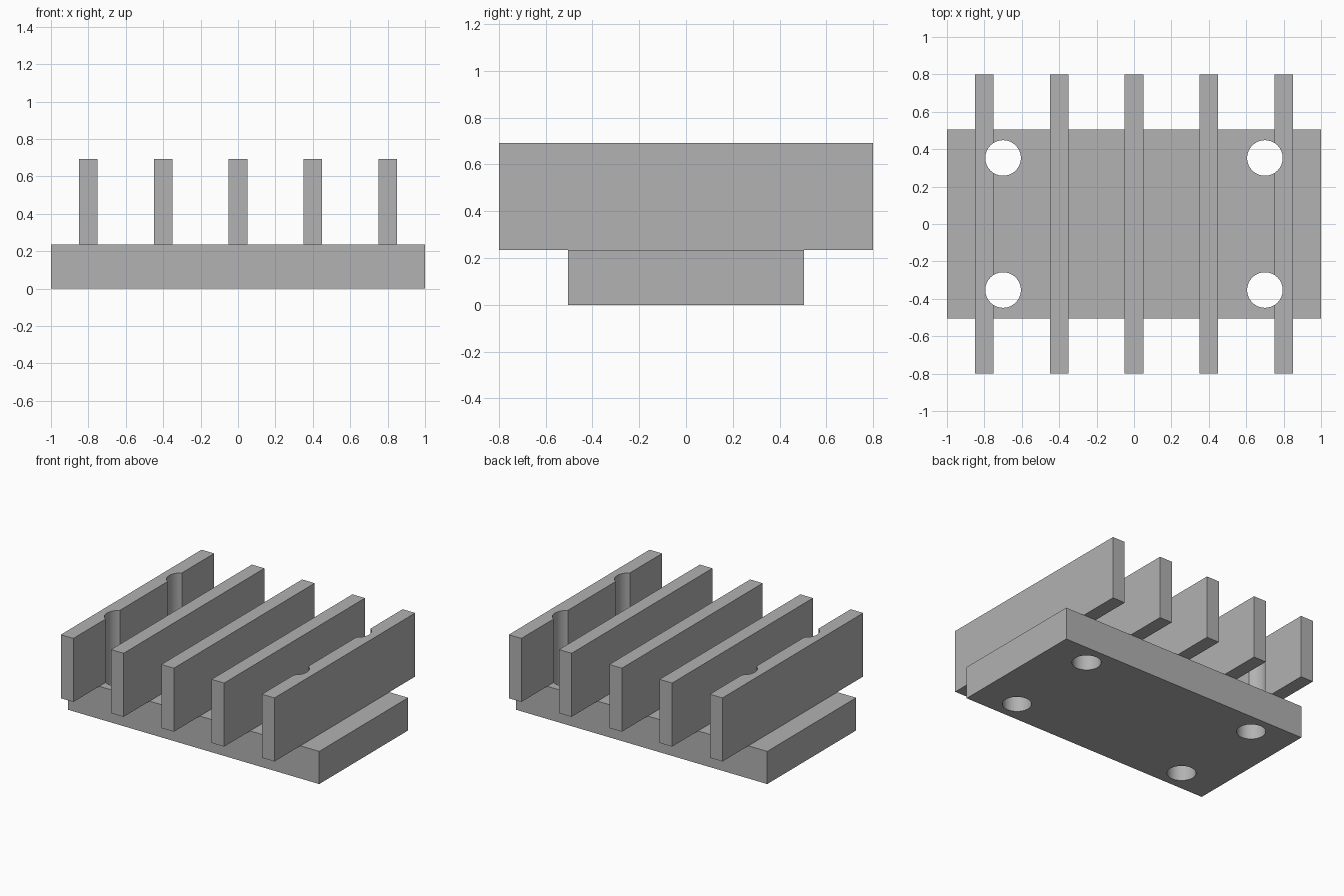
import bpy
import math

cube = bpy.data.objects.get("Cube")
if cube:
    bpy.data.objects.remove(cube, do_unlink=True)

BASE_TOP, FIN_TOP = 0.235, 0.692

# Single metal colour
metal = bpy.data.materials.new("grey metal")
metal.use_nodes = True
colour = (0.445, 0.445, 0.445, 1)
metal.diffuse_color = colour
metal.node_tree.nodes["Principled BSDF"].inputs["Base Color"].default_value = colour


def box(name, x, width, depth, z0, z1):
    bpy.ops.mesh.primitive_cube_add(size=1, location=(x, 0, (z0 + z1) / 2))
    ob = bpy.context.object
    ob.name = name
    ob.scale = (width, depth, z1 - z0)
    bpy.ops.object.transform_apply(location=False, rotation=False, scale=True)
    ob.data.materials.append(metal)
    return ob


# Base plate and five upright fins overhanging it front and back
parts = [box("base_plate", 0, 2, 1.01, 0, BASE_TOP)]
for i in range(5):
    parts.append(box(f"fin_{i + 1}", 0.4 * (i - 2), 0.1, 1.6, BASE_TOP, FIN_TOP))

# Four bolt holes that also notch the outer fins
cutters = []
for x in (-0.7, 0.7):
    for y in (-0.353, 0.353):
        bpy.ops.mesh.primitive_cylinder_add(vertices=64, radius=0.095, depth=2, location=(x, y, 0.4))
        cutter = bpy.context.object
        cutter.name = "bolt_hole_cutter"
        cutter.hide_render = True
        cutter.data.materials.append(metal)
        cutters.append(cutter)

for part in (parts[0], parts[1], parts[-1]):
    bpy.ops.object.select_all(action='DESELECT')
    part.select_set(True)
    bpy.context.view_layer.objects.active = part
    for cutter in cutters:
        if part is parts[0] or cutter.location.x * part.location.x > 0:
            mod = part.modifiers.new("bolt_hole", 'BOOLEAN')
            mod.operation = 'DIFFERENCE'
            mod.solver = 'EXACT'
            mod.object = cutter
            bpy.ops.object.modifier_apply(modifier=mod.name)
    bpy.ops.object.shade_smooth_by_angle(angle=math.radians(30))

for cutter in cutters:
    bpy.data.objects.remove(cutter, do_unlink=True)
